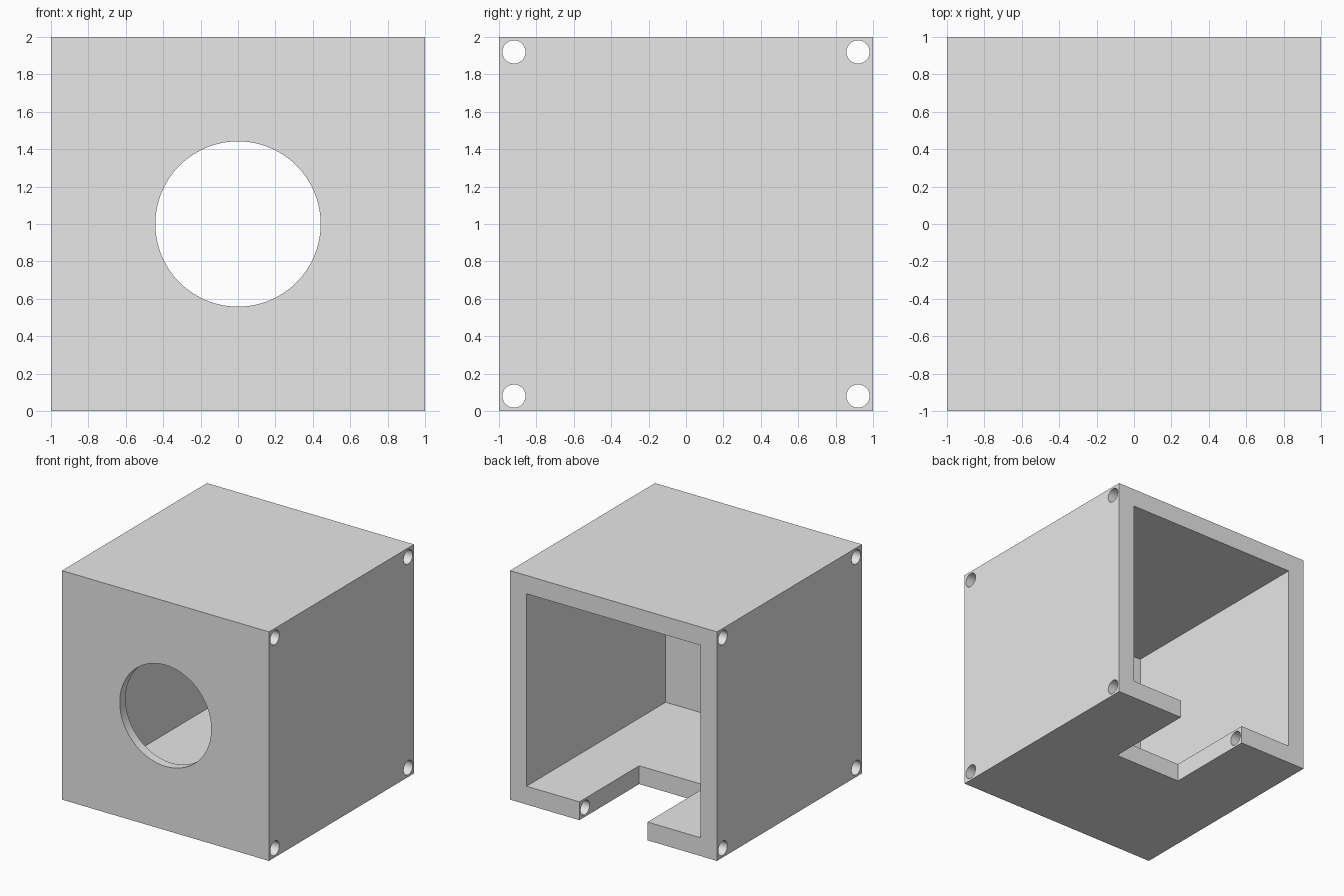
import bpy
import math

if "Cube" in bpy.data.objects:
    bpy.data.objects.remove(bpy.data.objects["Cube"], do_unlink=True)

WALL = 0.16      # side, top and bottom walls
FRONT = 0.08     # thinner front wall
OVER = 0.2       # overshoot of cutters past open faces

grey = bpy.data.materials.new("light_grey")
grey.use_nodes = True
grey.diffuse_color = (0.8, 0.8, 0.8, 1)
grey.node_tree.nodes["Principled BSDF"].inputs["Base Color"].default_value = (0.8, 0.8, 0.8, 1)


def box(name, lo, hi):
    """Box spanning two opposite corners."""
    bpy.ops.mesh.primitive_cube_add(size=1, location=[(a + b) / 2 for a, b in zip(lo, hi)])
    ob = bpy.context.object
    ob.name = name
    ob.scale = [b - a for a, b in zip(lo, hi)]
    bpy.ops.object.transform_apply(location=True, rotation=True, scale=True)
    ob.data.materials.append(grey)
    return ob


def rod(name, radius, depth, loc, rot, sides):
    """Cylinder used for round holes."""
    bpy.ops.mesh.primitive_cylinder_add(vertices=sides, radius=radius, depth=depth,
                                        location=loc, rotation=rot)
    ob = bpy.context.object
    ob.name = name
    bpy.ops.object.transform_apply(location=True, rotation=True, scale=True)
    ob.data.materials.append(grey)
    return ob


def cut(target, cutter):
    """Subtract the cutter, then discard it."""
    cutter.hide_render = True
    mod = target.modifiers.new("cut", "BOOLEAN")
    mod.operation = "DIFFERENCE"
    mod.solver = "EXACT"
    mod.object = cutter
    bpy.context.view_layer.objects.active = target
    bpy.ops.object.modifier_apply(modifier=mod.name)
    bpy.data.objects.remove(cutter, do_unlink=True)


# Outer block
housing = box("box_housing", (-1, -1, 0), (1, 1, 2))

# Hollow interior, open at the back
inner = 1 - WALL
cut(housing, box("cavity", (-inner, FRONT - 1, WALL), (inner, 1 + OVER, 2 - WALL)))

# Rectangular notch in the floor, open at the back
cut(housing, box("floor_notch", (-0.33, 0.175, -OVER), (0.33, 1 + OVER, WALL + OVER)))

# Round window in the front wall
cut(housing, rod("front_window", 0.442, 0.5, (0, -1, 1), (math.pi / 2, 0, 0), 96))

# Bolt holes running from side to side along the four corner edges
for y in (-1, 1):
    for z in (-1, 1):
        cut(housing, rod("bolt_hole", 0.062, 2 + OVER, (0, y * 0.92, 1 + z * 0.92),
                         (0, math.pi / 2, 0), 48))

# Smooth round bores, crisp edges elsewhere
bpy.ops.object.select_all(action="DESELECT")
housing.select_set(True)
bpy.context.view_layer.objects.active = housing
bpy.ops.object.shade_smooth_by_angle(angle=math.radians(30))
